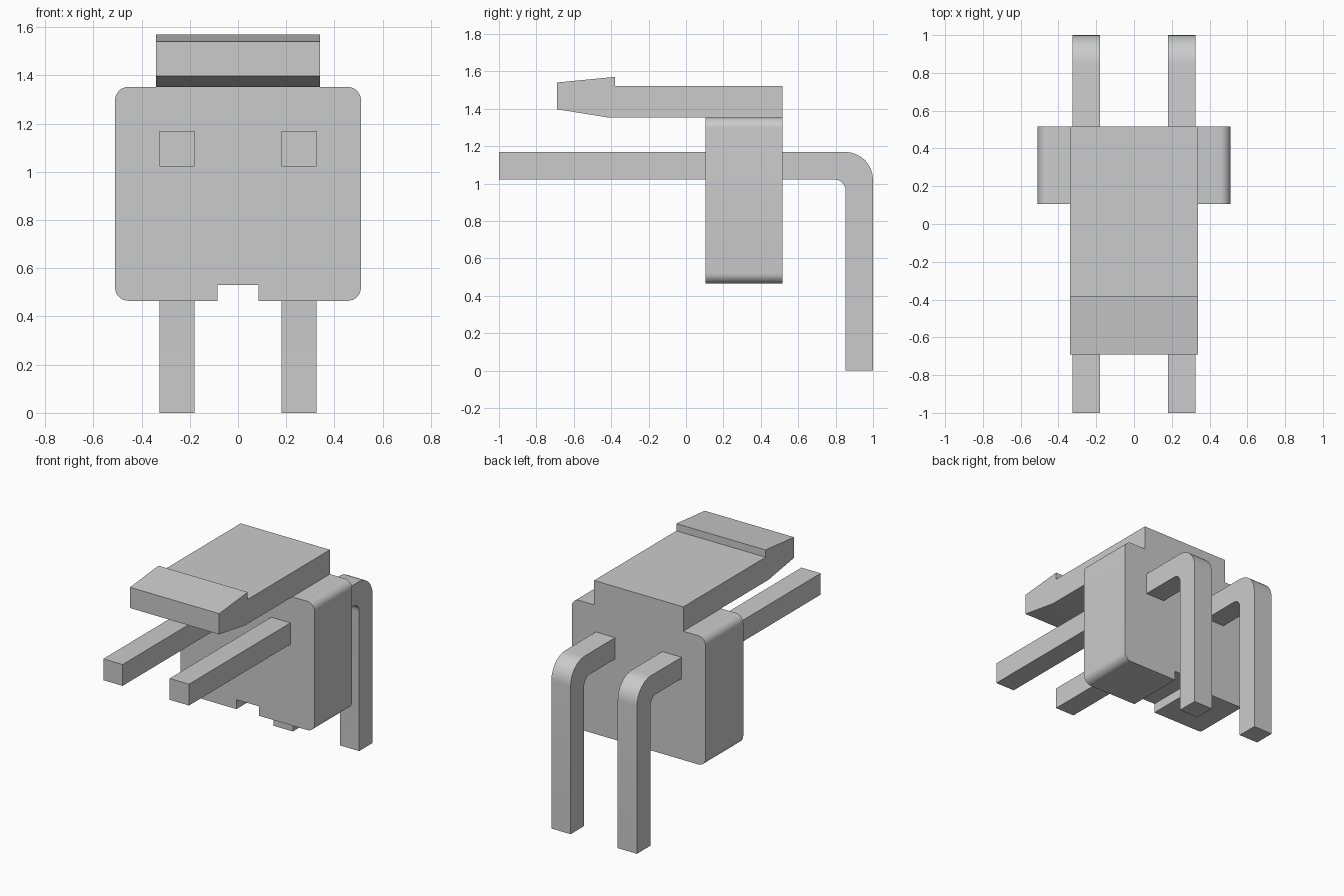
import bpy, bmesh, math
from mathutils import Vector

cube = bpy.data.objects.get("Cube")
if cube:
    bpy.data.objects.remove(cube, do_unlink=True)

# Single grey for every part
grey = bpy.data.materials.new("plain grey")
GREY = (0.6, 0.6, 0.6, 1.0)
grey.diffuse_color = GREY
grey.use_nodes = True
grey.node_tree.nodes["Principled BSDF"].inputs["Base Color"].default_value = GREY


def rounded(corners, segments=8):
    """Outline from (u, v, radius) corners; right-angle corners may be filleted."""
    outline = []
    for i, (u, v, r) in enumerate(corners):
        p = Vector((u, v))
        if r == 0:
            outline.append(p)
            continue
        to_prev = (Vector(corners[i - 1][:2]) - p).normalized()
        to_next = (Vector(corners[(i + 1) % len(corners)][:2]) - p).normalized()
        centre = p + r * (to_prev + to_next)
        for s in range(segments + 1):
            t = math.pi / 2 * s / segments
            outline.append(centre - r * (to_next * math.cos(t) + to_prev * math.sin(t)))
    return outline


def extrude(name, corners, axis, start, end):
    """Extrude an outline: XZ outline along Y, or YZ outline along X."""
    bm = bmesh.new()
    verts = []
    for p in rounded(corners):
        co = (start, p.x, p.y) if axis == "X" else (p.x, start, p.y)
        verts.append(bm.verts.new(co))
    face = bm.faces.new(verts)
    moved = bmesh.ops.extrude_face_region(bm, geom=[face], use_keep_orig=True)["geom"]
    step = Vector((end - start, 0, 0) if axis == "X" else (0, end - start, 0))
    bmesh.ops.translate(bm, vec=step, verts=[g for g in moved if isinstance(g, bmesh.types.BMVert)])
    bmesh.ops.recalc_face_normals(bm, faces=bm.faces)
    mesh = bpy.data.meshes.new(name)
    bm.to_mesh(mesh)
    bm.free()
    mesh.materials.append(grey)
    obj = bpy.data.objects.new(name, mesh)
    bpy.context.collection.objects.link(obj)
    bpy.ops.object.select_all(action="DESELECT")
    obj.select_set(True)
    bpy.context.view_layer.objects.active = obj
    bpy.ops.object.shade_smooth_by_angle(angle=math.radians(30))
    return obj


# Housing block with rounded corners and a notch in the bottom edge
extrude("housing", [
    (-0.51, 0.465, 0.055), (-0.085, 0.465, 0), (-0.085, 0.53, 0),
    (0.085, 0.53, 0), (0.085, 0.465, 0), (0.51, 0.465, 0.055),
    (0.51, 1.352, 0.055), (-0.51, 1.352, 0.055),
], "Y", 0.105, 0.515)

# Locking tongue with a raised, tapered nose
extrude("locking_tongue", [
    (0.515, 1.352, 0), (0.515, 1.52, 0), (-0.38, 1.52, 0), (-0.38, 1.57, 0),
    (-0.69, 1.54, 0), (-0.69, 1.397, 0), (-0.41, 1.352, 0),
], "X", -0.34, 0.34)

# Square pins, bent down behind the housing
for side, x in (("left", 0.253), ("right", -0.253)):
    extrude(side + "_pin", [
        (-1.0, 1.022, 0), (-1.0, 1.169, 0), (1.0, 1.169, 0.15),
        (1.0, 0.0, 0), (0.853, 0.0, 0), (0.853, 1.022, 0.06),
    ], "X", x - 0.0735, x + 0.0735)
